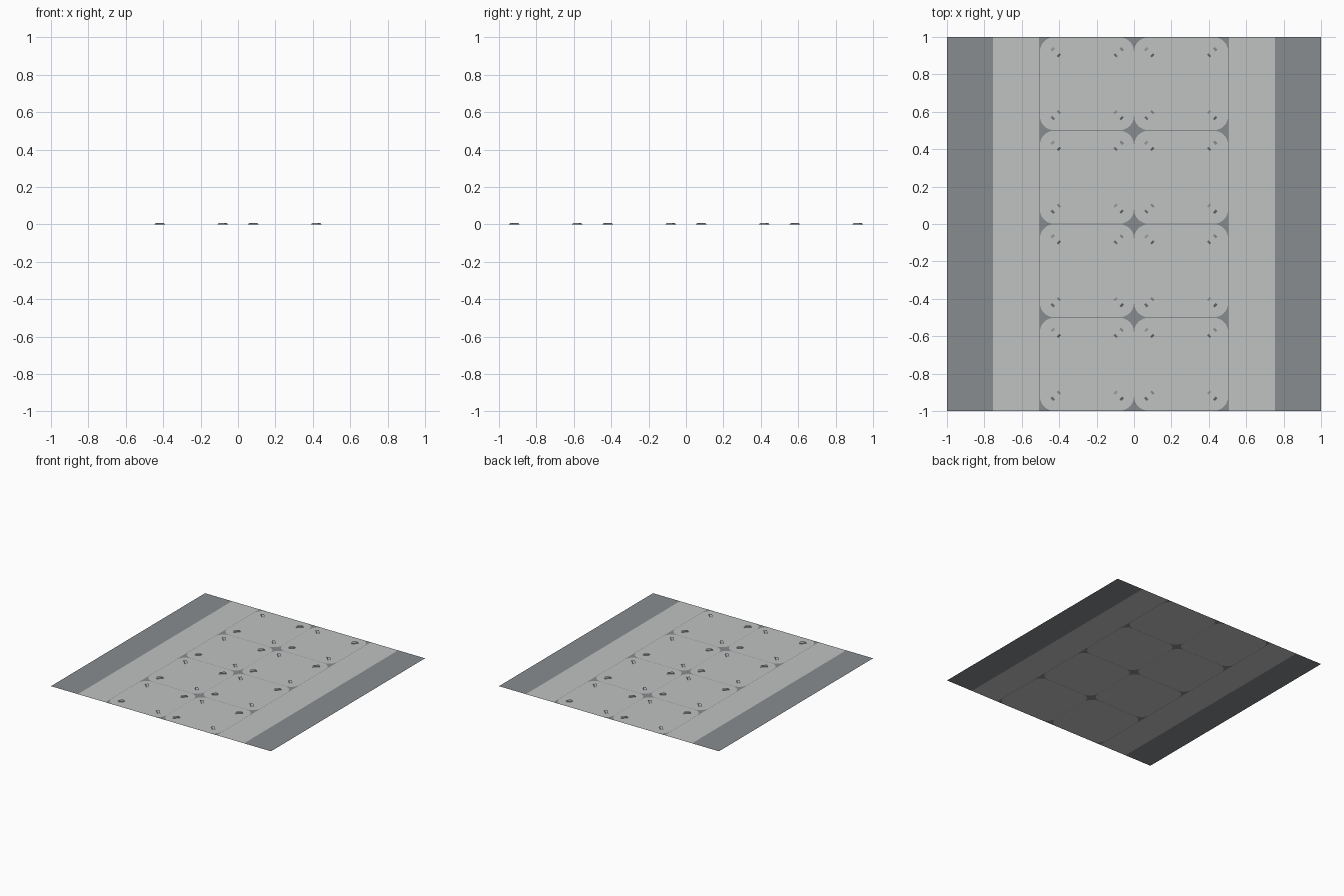
import bpy, bmesh, math
from mathutils import Matrix

if "Cube" in bpy.data.objects:
    bpy.data.objects.remove(bpy.data.objects["Cube"])


def material(name, rgb):
    m = bpy.data.materials.new(name)
    m.diffuse_color = (*rgb, 1)
    m.use_nodes = True
    m.node_tree.nodes["Principled BSDF"].inputs["Base Color"].default_value = m.diffuse_color
    return m


LIGHT = material("light grey floor", (0.53, 0.54, 0.535))
DARK = material("dark grey floor", (0.25, 0.262, 0.275))


def finish(bm, name):
    me = bpy.data.meshes.new(name)
    bm.to_mesh(me)
    bm.free()
    me.materials.append(LIGHT)
    me.materials.append(DARK)
    ob = bpy.data.objects.new(name, me)
    bpy.context.collection.objects.link(ob)
    return ob


def face(bm, pts, mat):
    f = bm.faces.new([bm.verts.new((x, y, 0)) for x, y in pts])
    f.material_index = mat
    f.normal_update()
    if f.normal.z < 0:
        f.normal_flip()


def strip(name, x0, x1, mat):
    bm = bmesh.new()
    face(bm, [(x0, -1), (x1, -1), (x1, 1), (x0, 1)], mat)
    finish(bm, name)


def tile(bm, x0, x1, y0, y1, gap_l, gap_r, gap_y, r, seg=8):
    """Rounded light panel with a dark grout border and dark corners."""
    a0, a1, b0, b1 = x0 + gap_l, x1 - gap_r, y0 + gap_y, y1 - gap_y
    corners = [(a1, b1, x1, y1, -1, -1), (a0, b1, x0, y1, 1, -1),
               (a0, b0, x0, y0, 1, 1), (a1, b0, x1, y0, -1, 1)]
    arcs = []
    for i, (a, b, ox, oy, sx, sy) in enumerate(corners):
        cx, cy = a + sx * r, b + sy * r
        angs = [math.pi / 2 * (i + k / seg) for k in range(seg + 1)]
        arc = [(cx + r * math.cos(t), cy + r * math.sin(t)) for t in angs]
        for p, q in zip(arc, arc[1:]):
            face(bm, [p, q, (ox, oy)], 1)
        arcs.append((arc, (ox, oy)))
    face(bm, [p for arc, _ in arcs for p in arc], 0)
    for i in range(4):
        (arc, o), (arc2, o2) = arcs[i], arcs[(i + 1) % 4]
        face(bm, [arc[-1], arc2[0], o2, o], 1)


# side strips
for s, side in ((-1, "left"), (1, "right")):
    strip(side + "_outer_strip", s * 1.0, s * 0.755, 1)
    strip(side + "_inner_strip", s * 0.755, s * 0.507, 0)

# tiled centre, two columns by four rows
bm = bmesh.new()
for row in range(4):
    y = -1 + row * 0.5
    tile(bm, -0.507, 0, y, y + 0.5, 0.004, 0.001, 0.002, 0.075)
    tile(bm, 0, 0.507, y, y + 0.5, 0.001, 0.004, 0.002, 0.075)
finish(bm, "centre_tiles")

# low studs set diagonally inside every tile corner
bm = bmesh.new()
L, T, W, H = 0.029, 0.017, 0.011, 0.008
for row in range(4):
    for cx in (-0.25, 0.25):
        for sx in (-1, 1):
            for sy in (-1, 1):
                px, py = cx + sx * 0.168, -0.75 + row * 0.5 + sy * 0.168
                M = Matrix.Translation((px, py, 0)) @ Matrix.Rotation(sx * sy * math.pi / 4, 4, 'Z')
                prof = [(-L, 0), (L, 0), (T, H), (-T, H)]
                near = [bm.verts.new(M @ Matrix.Translation((u, -W, v)).to_translation()) for u, v in prof]
                far = [bm.verts.new(M @ Matrix.Translation((u, W, v)).to_translation()) for u, v in prof]
                bm.faces.new(near)
                bm.faces.new(far[::-1])
                for i in (1, 2, 3):
                    j = (i + 1) % 4
                    f = bm.faces.new([near[j], near[i], far[i], far[j]])
                    f.material_index = 0 if i == 2 else 1
finish(bm, "corner_studs")
